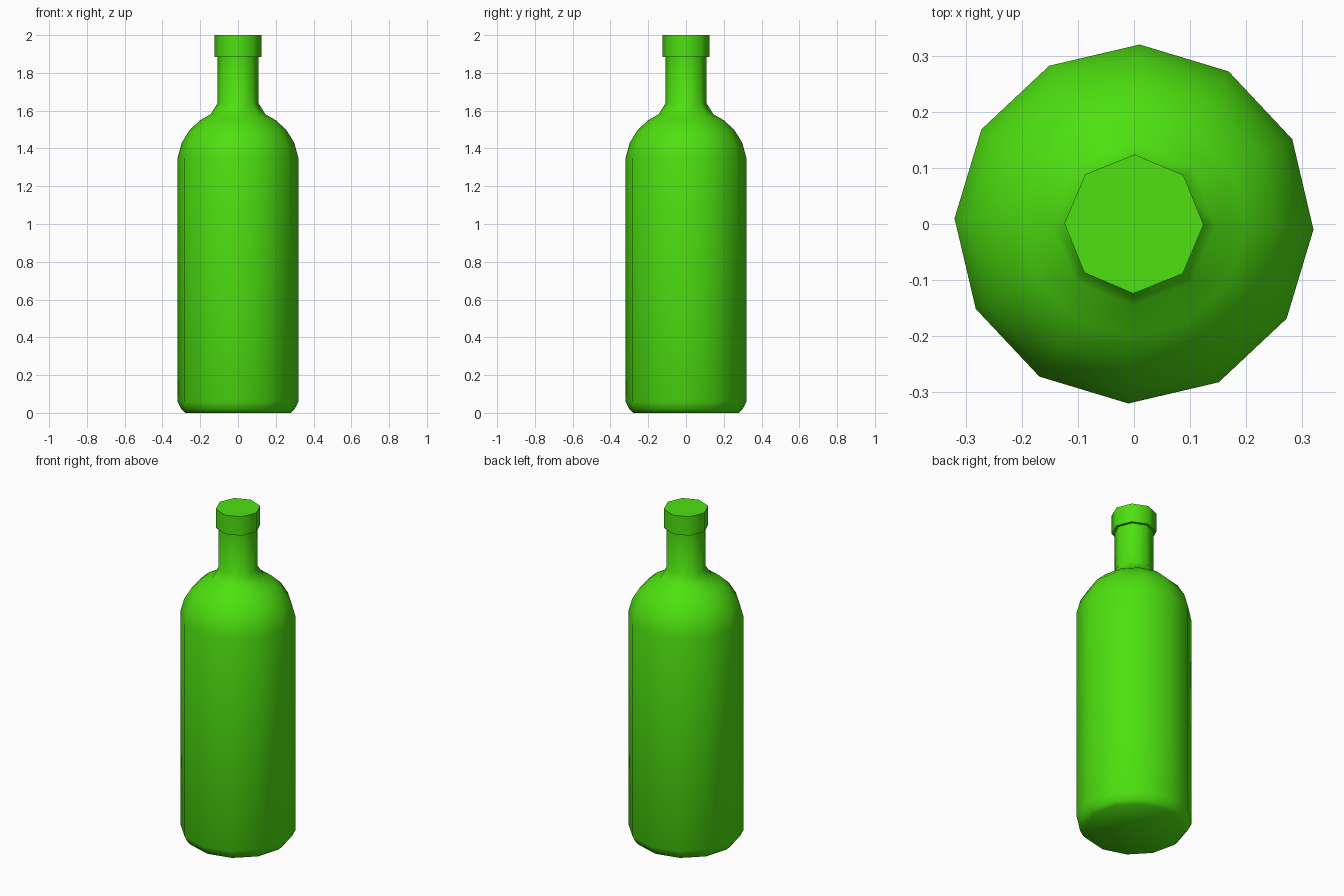
import bpy, bmesh, math

if "Cube" in bpy.data.objects:
    bpy.data.objects.remove(bpy.data.objects["Cube"])

glass = bpy.data.materials.new("bright green")
glass.diffuse_color = (0.075, 0.75, 0.005, 1)
glass.use_nodes = True
glass.node_tree.nodes["Principled BSDF"].inputs["Base Color"].default_value = glass.diffuse_color


def ring(bm, radius, z, sides, turn):
    """Closed polygon ring; returns its edges and vertices."""
    vs = [bm.verts.new((radius * math.cos(2 * math.pi * i / sides + turn),
                        radius * math.sin(2 * math.pi * i / sides + turn), z))
          for i in range(sides)]
    return [bm.edges.new((vs[i], vs[(i + 1) % sides])) for i in range(sides)], vs


# Profile: radius, height, number of sides
BODY, NECK = 12, 8
profile = [
    # base and straight wall
    (0.28, 0.0, BODY), (0.30, 0.02, BODY), (0.32, 0.06, BODY), (0.32, 1.35, BODY),
    # rounded shoulder
    (0.298, 1.43, BODY), (0.257, 1.497, BODY), (0.20, 1.55, BODY),
    # flare, neck and stopper
    (0.146, 1.58, NECK), (0.108, 1.64, NECK), (0.108, 1.885, NECK),
    (0.124, 1.885, NECK), (0.124, 2.0, NECK),
]

bm = bmesh.new()
rings = [ring(bm, r, z, n, math.radians(-1.8 if n == BODY else -0.5))
         for r, z, n in profile]
for (lower, _), (upper, _) in zip(rings, rings[1:]):
    bmesh.ops.bridge_loops(bm, edges=lower + upper)
bm.faces.new(rings[0][1])
bm.faces.new(rings[-1][1])
bmesh.ops.recalc_face_normals(bm, faces=bm.faces)

mesh = bpy.data.meshes.new("bottle")
bm.to_mesh(mesh)
bm.free()
mesh.materials.append(glass)
bottle = bpy.data.objects.new("bottle", mesh)
bpy.context.collection.objects.link(bottle)

# Smooth shading, keeping the stopper and base edges crisp
bpy.context.view_layer.objects.active = bottle
bottle.select_set(True)
bpy.ops.object.shade_smooth_by_angle(angle=math.radians(60))
